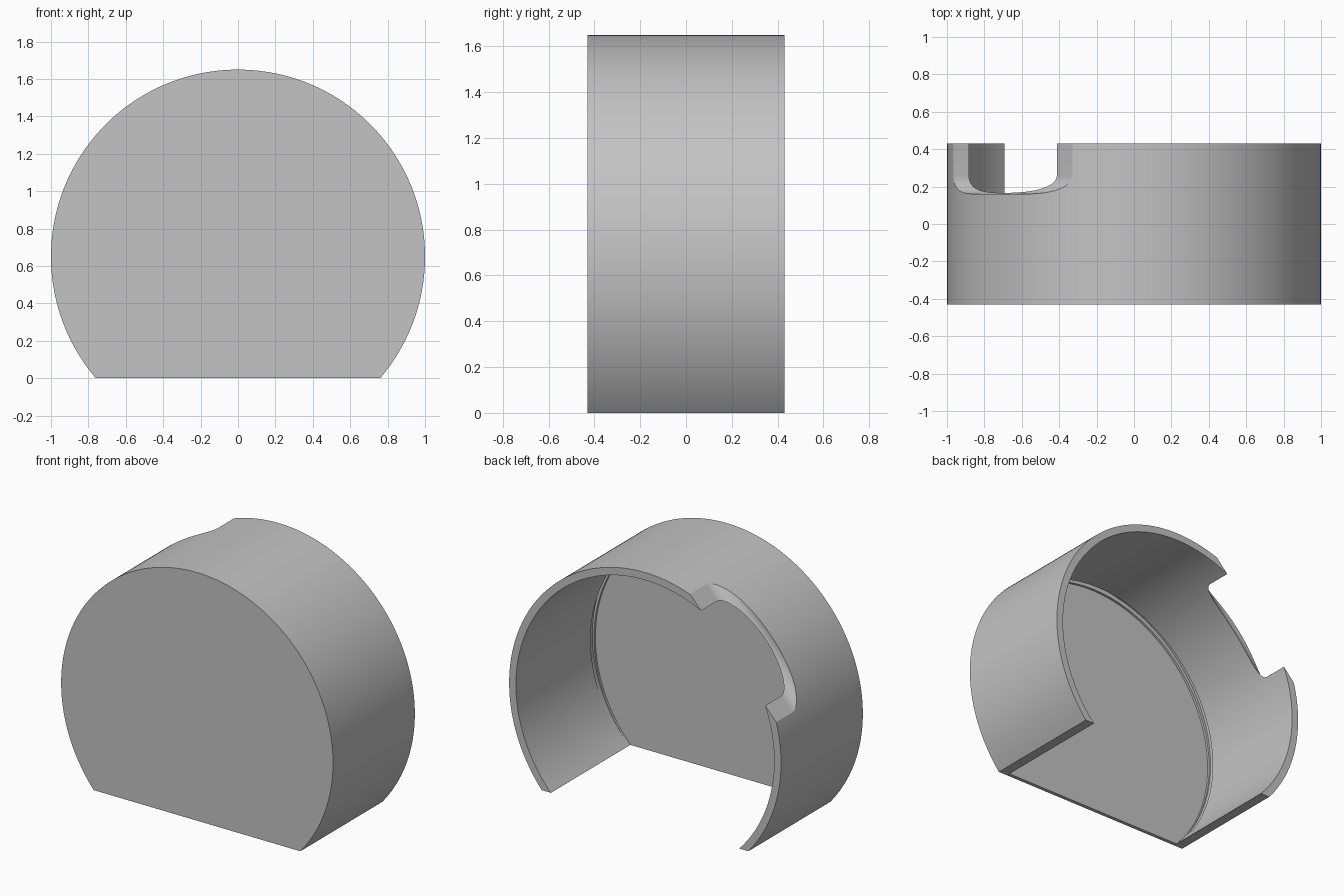
import bpy, bmesh
from math import sin, cos, pi, radians, asin
from mathutils import Vector

if "Cube" in bpy.data.objects:
    bpy.data.objects.remove(bpy.data.objects["Cube"], do_unlink=True)

CENTRE_Z = 0.65      # height of the round axis
HALF_DEPTH = 0.43
INNER_R = 0.95
PLATE = 0.025        # front plate thickness

grey = bpy.data.materials.new("plain_grey")
grey.use_nodes = True
colour = (0.55, 0.55, 0.55, 1)
grey.diffuse_color = colour
grey.node_tree.nodes["Principled BSDF"].inputs["Base Color"].default_value = colour


def prism(name, points, sweep):
    """Extrude a closed planar outline along a vector."""
    bm = bmesh.new()
    face = bm.faces.new([bm.verts.new(p) for p in points])
    result = bmesh.ops.extrude_face_region(bm, geom=[face])
    moved = [v for v in result["geom"] if isinstance(v, bmesh.types.BMVert)]
    bmesh.ops.translate(bm, verts=moved, vec=sweep)
    bmesh.ops.recalc_face_normals(bm, faces=bm.faces)
    mesh = bpy.data.meshes.new(name)
    bm.to_mesh(mesh)
    bm.free()
    mesh.materials.append(grey)
    obj = bpy.data.objects.new(name, mesh)
    bpy.context.collection.objects.link(obj)
    return obj


def arc(radius, start, end, count, y, z=CENTRE_Z):
    step = (end - start) / count
    return [Vector((radius * cos(start + i * step), y, z + radius * sin(start + i * step)))
            for i in range(count + 1)]


def cut(target, cutter):
    """Subtract the cutter, bake the result and discard the cutter."""
    cutter.hide_render = True
    mod = target.modifiers.new("cut", "BOOLEAN")
    mod.operation = "DIFFERENCE"
    mod.solver = "EXACT"
    mod.object = cutter
    bpy.context.view_layer.objects.active = target
    bpy.ops.object.modifier_apply(modifier=mod.name)
    bpy.data.objects.remove(cutter, do_unlink=True)


# Round body with a flat foot
low = asin(CENTRE_Z)
body = prism("round_cover", arc(1, -low, pi + low, 160, -HALF_DEPTH),
             Vector((0, 2 * HALF_DEPTH, 0)))

# Hollow interior, open at the back and the foot
cut(body, prism("hollow_cutter", arc(INNER_R, 0, 2 * pi, 200, PLATE - HALF_DEPTH)[:-1],
                Vector((0, 1, 0))))

# Shallow groove beside the plate, fading out toward the foot
cut(body, prism("groove_cutter",
                arc(INNER_R + 0.012, 0, 2 * pi, 200, -0.39, CENTRE_Z + 0.018)[:-1],
                Vector((0, 0.035, 0))))

# Flat scoop across the upper side of the rim, with a rounded inner end
tilt = radians(137)
out = Vector((cos(tilt), 0, sin(tilt)))
along = Vector((-sin(tilt), 0, cos(tilt)))
floor, fillet, fillet_y = 0.885, 0.1, 0.26
outline = [(0.6, floor)]
for i in range(13):
    a = i / 12 * pi / 2
    outline.append((fillet_y - fillet * sin(a), floor + fillet * (1 - cos(a))))
outline += [(fillet_y - fillet, 1.2), (0.6, 1.2)]
scoop = [Vector((0, y, CENTRE_Z)) + out * h - along * 0.7 for y, h in outline]
cut(body, prism("scoop_cutter", scoop, along * 1.4))

# Smooth curves, crisp edges
bpy.ops.object.select_all(action="DESELECT")
body.select_set(True)
bpy.context.view_layer.objects.active = body
bpy.ops.object.shade_smooth_by_angle(angle=radians(25))
